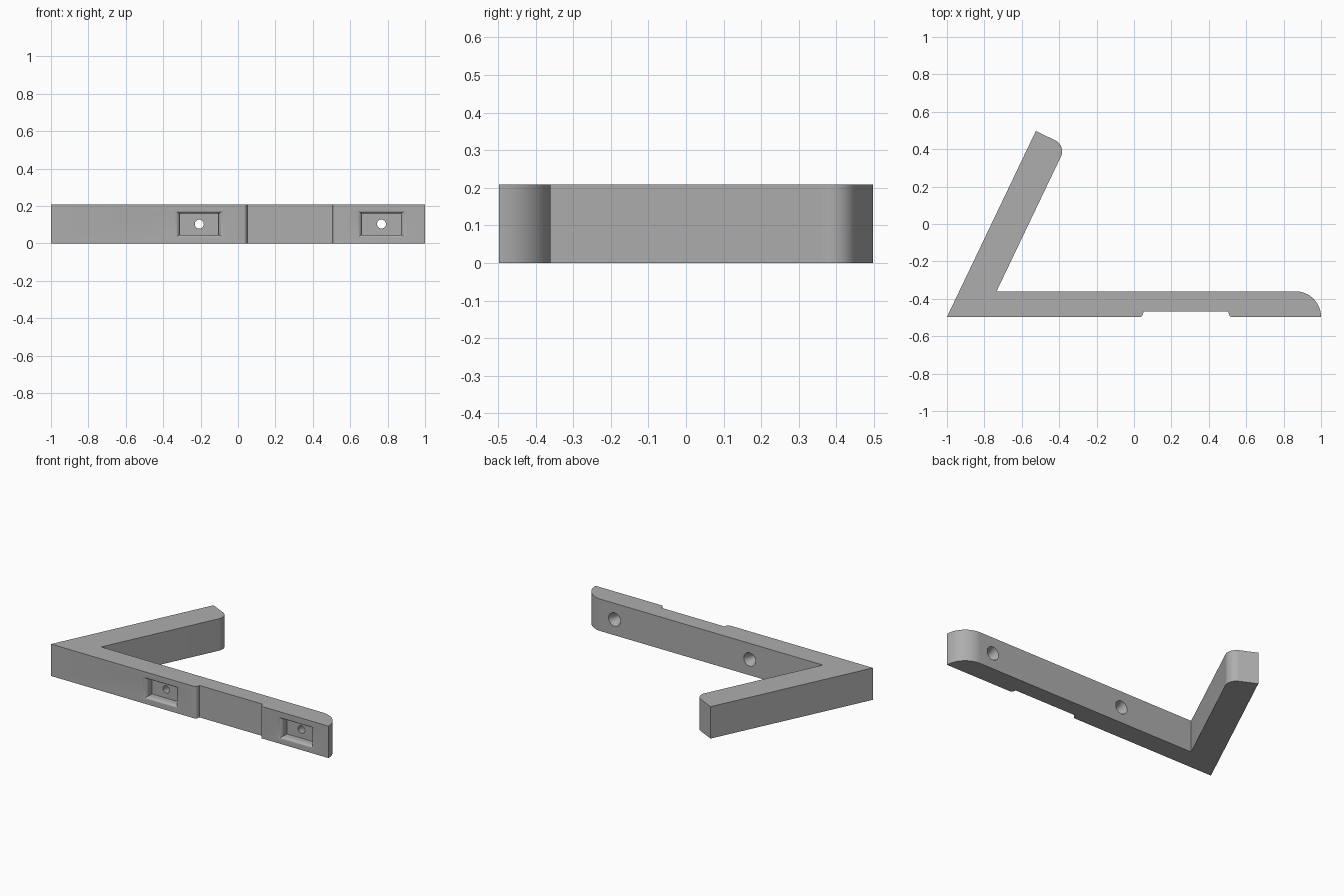
import bpy, bmesh, math
from mathutils import Vector

if "Cube" in bpy.data.objects:
    bpy.data.objects.remove(bpy.data.objects["Cube"])

HEIGHT = 0.208
FRONT, INNER = -0.497, -0.36
MID = 0.103

grey = bpy.data.materials.new("plain grey")
grey.use_nodes = True
grey.diffuse_color = (0.42, 0.42, 0.42, 1)
grey.node_tree.nodes["Principled BSDF"].inputs["Base Color"].default_value = grey.diffuse_color


def arc(cx, cy, rx, ry, start, end, steps):
    """Points on an elliptical arc, angles in degrees."""
    angles = [math.radians(start + (end - start) * i / steps) for i in range(steps + 1)]
    return [(cx + rx * math.cos(a), cy + ry * math.sin(a)) for a in angles]


def loft(name, rings):
    """Closed solid through a list of matching rings."""
    bm = bmesh.new()
    loops = [[bm.verts.new(p) for p in ring] for ring in rings]
    n = len(loops[0])
    for a, b in zip(loops, loops[1:]):
        for i in range(n):
            j = (i + 1) % n
            bm.faces.new((a[i], a[j], b[j], b[i]))
    bm.faces.new(loops[0][::-1])
    bm.faces.new(loops[-1])
    bmesh.ops.recalc_face_normals(bm, faces=bm.faces)
    mesh = bpy.data.meshes.new(name)
    bm.to_mesh(mesh)
    bm.free()
    mesh.materials.append(grey)
    obj = bpy.data.objects.new(name, mesh)
    bpy.context.collection.objects.link(obj)
    return obj


def rect_ring(x, y, half_w, half_h):
    return [(x + sx * half_w, y, MID + sz * half_h)
            for sx, sz in ((-1, -1), (1, -1), (1, 1), (-1, 1))]


def circle_ring(x, y, radius):
    return [(px, y, pz) for px, pz in arc(x, MID, radius, radius, 0, 348.75, 31)]


# Outline: long bar with shallow front notch and rounded end, plus slanted arm
heel, tip = Vector((-1, FRONT)), Vector((-0.525, 0.497))
along = (tip - heel).normalized()
across = Vector((along.y, -along.x))
crotch = Vector((-0.735, INNER))
r = 0.065
corner = tip + across * (crotch - heel).dot(across)
centre = corner - (along + across) * r
lean = math.degrees(math.atan2(across.y, across.x))

outline = [tuple(heel)]
outline += arc(0.033, FRONT + 0.029, 0.017, 0.029, -90, 0, 6)
outline += arc(0.522, FRONT + 0.029, 0.017, 0.029, 180, 270, 6)
outline += arc(1 - 0.137, FRONT, 0.137, 0.137, 0, 90, 20)
outline += [tuple(crotch)]
outline += arc(centre.x, centre.y, r, r, lean, lean + 90, 14)
outline += [tuple(tip)]
bracket = loft("bracket", [[(x, y, z) for x, y in outline] for z in (0, HEIGHT)])


def cut(cutter):
    mod = bracket.modifiers.new(cutter.name, "BOOLEAN")
    mod.operation = "DIFFERENCE"
    mod.solver = "EXACT"
    mod.object = cutter
    cutter.hide_render = True
    bpy.context.view_layer.objects.active = bracket
    bpy.ops.object.modifier_apply(modifier=mod.name)
    bpy.data.objects.remove(cutter)


# Front pockets with rounded lips, screw holes flaring towards the back
FLOOR = FRONT + 0.055
for x in (-0.207, 0.767):
    rings = [rect_ring(x, FRONT - 0.02, 0.131, 0.072)]
    for i in range(7):
        a = math.radians(15 * i)
        rings.append(rect_ring(x, FRONT + 0.026 * (1 - math.cos(a)),
                               0.131 - 0.027 * math.sin(a), 0.072 - 0.015 * math.sin(a)))
    rings.append(rect_ring(x, FLOOR, 0.104, 0.057))
    cut(loft("pocket_cutter", rings))
    cut(loft("hole_cutter", [circle_ring(x, FLOOR - 0.02, 0.024),
                             circle_ring(x, INNER - 0.045, 0.024),
                             circle_ring(x, INNER, 0.043),
                             circle_ring(x, INNER + 0.02, 0.043)]))

# Smooth the curved walls, keep edges crisp
bpy.ops.object.select_all(action="DESELECT")
bracket.select_set(True)
bpy.context.view_layer.objects.active = bracket
bpy.ops.object.shade_smooth_by_angle(angle=math.radians(25))
